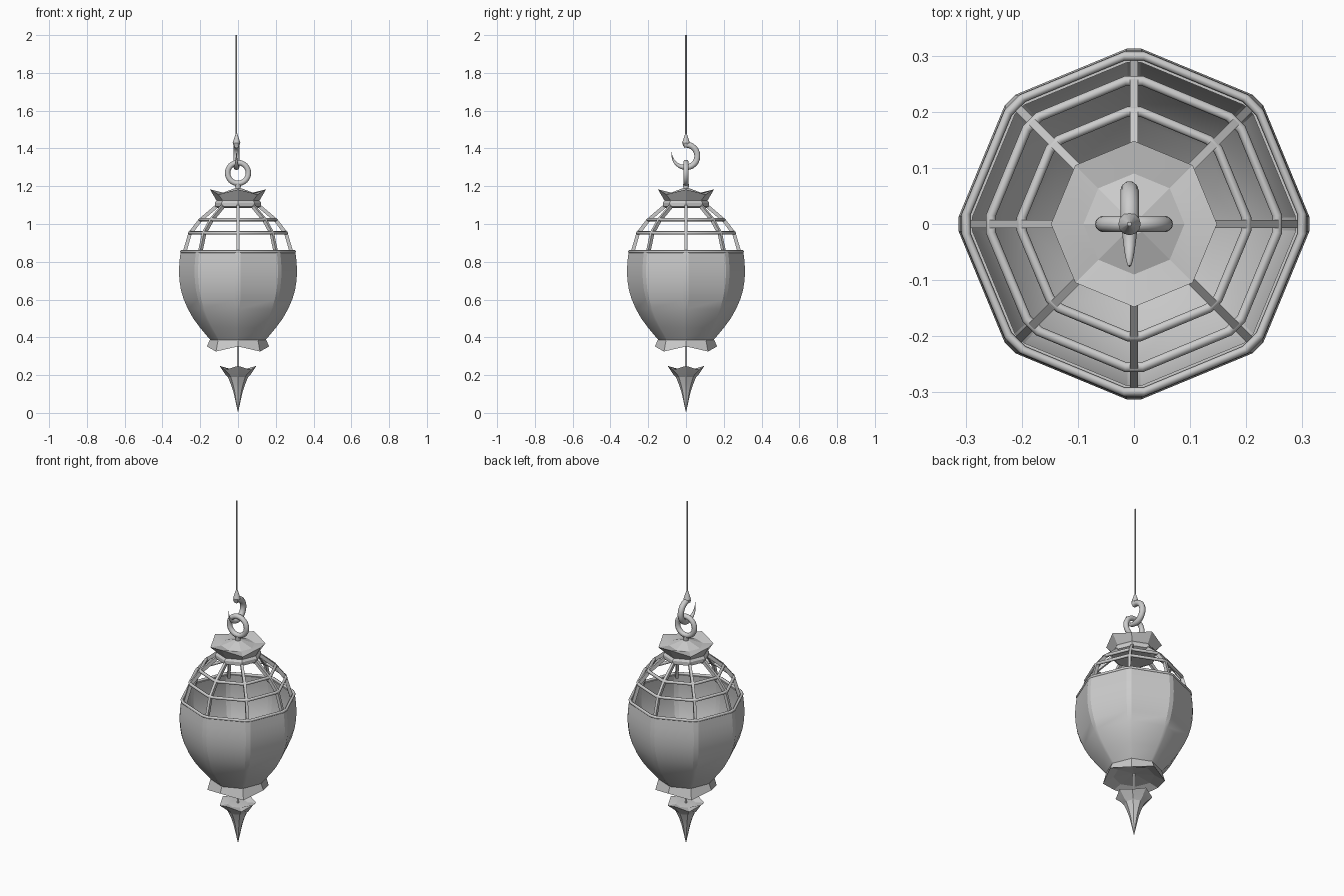
import bpy, bmesh
from math import sin, cos, pi, radians

if "Cube" in bpy.data.objects:
    bpy.data.objects.remove(bpy.data.objects["Cube"])


def finish(name, bm, angle=None):
    bmesh.ops.remove_doubles(bm, verts=bm.verts, dist=1e-5)
    bmesh.ops.recalc_face_normals(bm, faces=bm.faces)
    me = bpy.data.meshes.new(name)
    bm.to_mesh(me)
    bm.free()
    ob = bpy.data.objects.new(name, me)
    bpy.context.collection.objects.link(ob)
    if angle:
        smooth(ob, angle)
    return ob


def smooth(ob, angle):
    bpy.ops.object.select_all(action='DESELECT')
    ob.select_set(True)
    bpy.context.view_layer.objects.active = ob
    bpy.ops.object.shade_smooth_by_angle(angle=radians(angle))


def octagon(r, z, bevel, dz=0.0):
    """Eight corners, optionally bevelled; dz shifts the diagonal corners."""
    pts = []
    for i in range(8):
        a = i * pi / 4
        for t in ((-bevel * r, bevel * r) if bevel else (0,)):
            pts.append((r * cos(a) - t * sin(a), r * sin(a) + t * cos(a),
                        z + (dz if i % 2 else 0)))
    return pts


def loft(name, profile, bevel=0.0, closed=False, angle=None):
    """Octagonal lathe of a (radius, z[, dz]) profile."""
    bm = bmesh.new()
    rings = [[bm.verts.new(p) for p in octagon(q[0], q[1], bevel, q[2] if len(q) > 2 else 0)]
             for q in profile]
    pairs = list(zip(rings, rings[1:]))
    if closed:
        pairs.append((rings[-1], rings[0]))
    for a, b in pairs:
        n = len(a)
        for i in range(n):
            j = (i + 1) % n
            bm.faces.new((a[i], a[j], b[j], b[i]))
    return finish(name, bm, angle)


def ring(name, r, z, tube):
    circle = [(r + tube * cos(k * pi / 4), z + tube * sin(k * pi / 4)) for k in range(8)]
    return loft(name, circle, 0.06, True, 50)


def cone(name, r1, r2, z1, z2, x=0.0, sides=12):
    bpy.ops.mesh.primitive_cone_add(vertices=sides, radius1=r1, radius2=r2, depth=z2 - z1,
                                    location=(x, 0, (z1 + z2) / 2))
    ob = bpy.context.object
    ob.name = name
    smooth(ob, 40)
    return ob


# Lantern bowl: outer wall, rim, inner wall and floor
outer = [(0.0, 0.385), (0.145, 0.385), (0.158, 0.40), (0.2, 0.45), (0.237, 0.5), (0.265, 0.55),
         (0.287, 0.6), (0.302, 0.65), (0.31, 0.7), (0.3125, 0.75), (0.31, 0.8), (0.304, 0.85)]
inner = [(max(r - 0.016, 0), z + (0.015 if z < 0.42 else 0)) for r, z in reversed(outer)]
loft("bowl", outer + inner, 0.042, angle=20)

# Cage rings
ring("bowl_rim", 0.299, 0.854, 0.008)
ring("lower_cage_ring", 0.255, 0.953, 0.009)
ring("upper_cage_ring", 0.200, 1.023, 0.009)

# Cage ribs: rectangular bars following the dome
path = [(0.286, 0.84), (0.254, 0.95), (0.200, 1.02), (0.112, 1.095)]
bm = bmesh.new()
for i in range(8):
    a = i * pi / 4
    prev = None
    for r, z in path:
        quad = []
        for dr, dz, t in ((-.008, -.006, -.0075), (.008, .006, -.0075),
                          (.008, .006, .0075), (-.008, -.006, .0075)):
            R = r + dr
            quad.append(bm.verts.new((R * cos(a) - t * sin(a), R * sin(a) + t * cos(a), z + dz)))
        if prev:
            for k in range(4):
                m = (k + 1) % 4
                bm.faces.new((prev[k], prev[m], quad[m], quad[k]))
        else:
            bm.faces.new(quad)
        prev = quad
    bm.faces.new(prev)
finish("cage_ribs", bm)

# Crown cap with zigzag edge
loft("crown_cap", [(0, 1.09), (0.105, 1.085), (0.123, 1.092), (0.123, 1.112), (0.114, 1.124),
                   (0.148, 1.183, -0.027), (0.09, 1.162), (0.02, 1.188), (0, 1.188)], angle=15)

# Flared base collar
loft("base_collar", [(0, 0.40), (0.147, 0.40), (0.147, 0.392), (0.165, 0.352, -0.027),
                     (0.11, 0.362), (0, 0.378)])

# Hanging finial and its rod
cone("finial_rod", 0.006, 0.006, 0.22, 0.40)
loft("finial", [(0, 0.236), (0.055, 0.232), (0.098, 0.249, -0.022), (0.07, 0.207), (0.054, 0.19),
                (0.037, 0.15), (0.024, 0.11), (0.013, 0.06), (0, 0.0)], angle=15)

# Eye ring on top of the cap
bpy.ops.mesh.primitive_torus_add(major_segments=32, minor_segments=12, major_radius=0.055,
                                 minor_radius=0.0145, location=(0, 0, 1.27),
                                 rotation=(pi / 2, 0, 0))
bpy.context.object.name = "eye_ring"
smooth(bpy.context.object, 60)
cone("eye_stem", 0.012, 0.016, 1.17, 1.212)

# Tapered hook passing through the eye ring
HX = -0.008
cu = bpy.data.curves.new("hook", 'CURVE')
cu.dimensions = '3D'
cu.bevel_depth = 0.0165
cu.bevel_resolution = 3
cu.use_fill_caps = True
sp = cu.splines.new('POLY')
N = 28
sp.points.add(N)
for k in range(N + 1):
    t = k / N
    a = radians(100 - 296 * t)
    R = 0.06 + 0.018 * max(0, (t - 0.65) / 0.35) ** 1.5
    sp.points[k].co = (HX, R * cos(a), 1.36 + R * sin(a), 1)
    sp.points[k].radius = 1 if t < 0.55 else max(0.05, 1 - ((t - 0.55) / 0.45) ** 1.4)
hook = bpy.data.objects.new("hook", cu)
bpy.context.collection.objects.link(hook)
bpy.ops.object.select_all(action='DESELECT')
hook.select_set(True)
bpy.context.view_layer.objects.active = hook
bpy.ops.object.convert(target='MESH')
smooth(bpy.context.object, 60)

# Hook cap and hanging wire
cone("hook_cap", 0.02, 0.004, 1.43, 1.48, HX)
cone("hook_cap_base", 0.014, 0.02, 1.41, 1.43, HX)
cone("hanging_wire", 0.004, 0.004, 1.46, 2.0, HX, 8)
